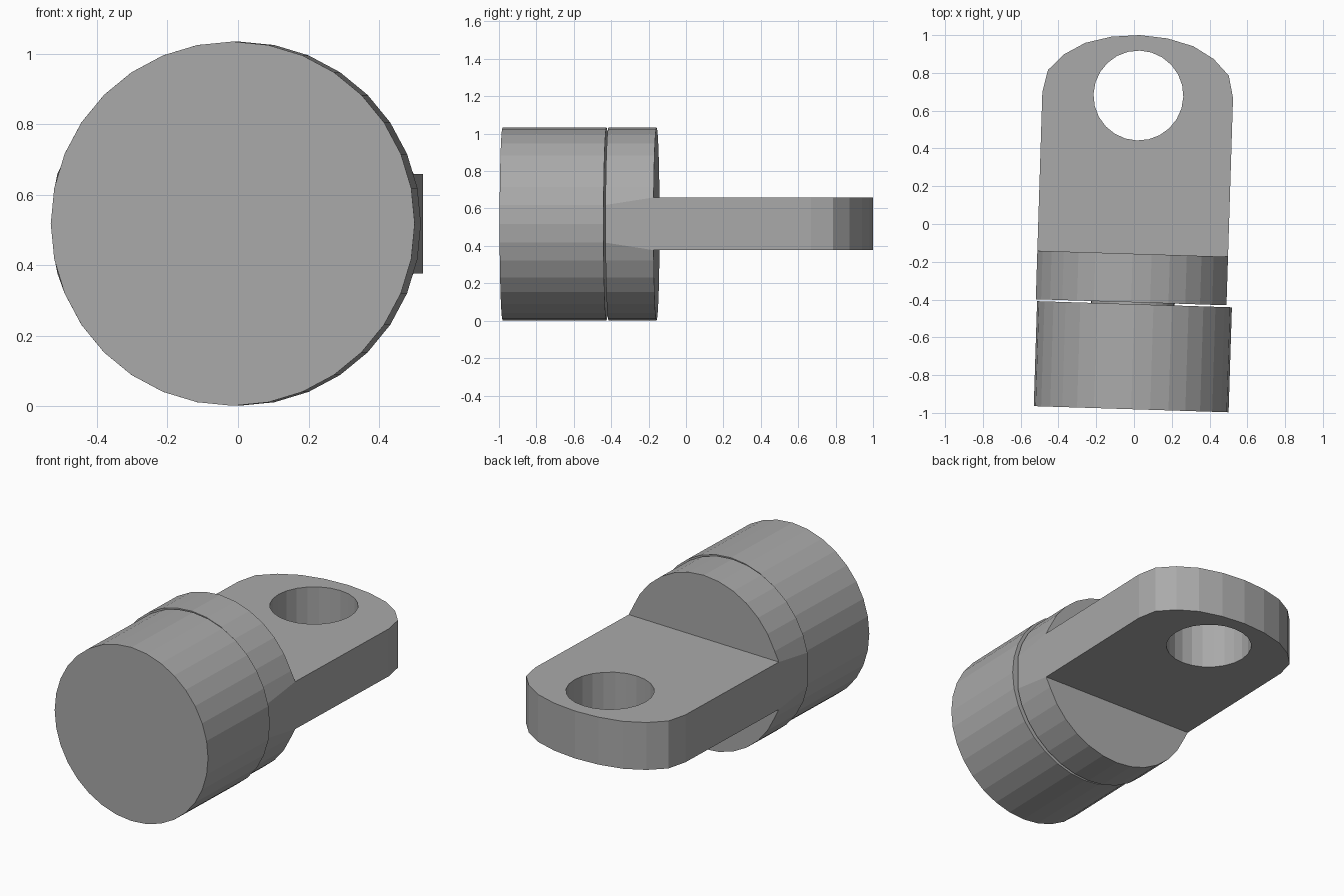
import bpy
import bmesh
import math

if "Cube" in bpy.data.objects:
    bpy.data.objects.remove(bpy.data.objects["Cube"])

TILT = -0.0315      # slight turn of the whole fitting about z
SHIFT_X = 0.016
MID_Z = 0.518       # height of the long axis
R = 0.516           # body radius
HALF_T = 0.141      # half thickness of the lug
HALF_W = 0.505      # half width of the lug
OFF = -0.018        # sideways offset of the lug and collar

grey = bpy.data.materials.new("metal grey")
grey.diffuse_color = (0.40, 0.40, 0.40, 1)
grey.use_nodes = True
grey.node_tree.nodes["Principled BSDF"].inputs["Base Color"].default_value = grey.diffuse_color


def place(obj):
    obj.location = (SHIFT_X, 0, MID_Z)
    obj.rotation_euler = (0, 0, TILT)
    obj.data.materials.clear()
    obj.data.materials.append(grey)


def circle(radius, n):
    return [(radius * math.cos(2 * math.pi * i / n),
             radius * math.sin(2 * math.pi * i / n)) for i in range(n)]


def loft(name, front, back, y0, y1, x_off=0.0):
    """Closed solid between two matching (x, z) outlines."""
    bm = bmesh.new()
    a = [bm.verts.new((x + x_off, y0, z)) for x, z in front]
    b = [bm.verts.new((x + x_off, y1, z)) for x, z in back]
    n = len(a)
    bm.faces.new(a)
    bm.faces.new(b[::-1])
    for i in range(n):
        j = (i + 1) % n
        bm.faces.new((a[j], a[i], b[i], b[j]))
    bmesh.ops.recalc_face_normals(bm, faces=bm.faces)
    mesh = bpy.data.meshes.new(name)
    bm.to_mesh(mesh)
    bm.free()
    obj = bpy.data.objects.new(name, mesh)
    bpy.context.collection.objects.link(obj)
    place(obj)
    return obj


# Front barrel and the thin neck behind it
ring = circle(R, 32)
loft("barrel", ring, ring, -0.981, -0.425)
neck = circle(0.222, 32)
loft("neck", neck, neck, -0.43, -0.41, OFF / 2)

# Collar: round, with side flats that widen toward the lug
front = [(max(-HALF_W, min(HALF_W, x)), z) for x, z in ring]
back = list(front)
for i in (1, 15, 17, 31):
    x, z = front[i]
    back[i] = (math.copysign(HALF_W, x), math.copysign(HALF_T, z))
loft("collar", front, back, -0.415, -0.158, OFF)

# Lug: flat plate with a faceted rounded end and a round eye
half = [(HALF_W, -0.16), (HALF_W, 0.683), (0.479, 0.80),
        (0.396, 0.886), (0.286, 0.95), (0.148, 0.987)]
outline = half + [(0, 1.0)] + [(-x, y) for x, y in reversed(half)]
eye = [(x + 0.004, y + 0.68) for x, y in circle(0.238, 24)]

curve = bpy.data.curves.new("lug", 'CURVE')
curve.dimensions = '2D'
curve.fill_mode = 'BOTH'
curve.extrude = HALF_T
for pts in (outline, eye):
    spline = curve.splines.new('POLY')
    spline.points.add(len(pts) - 1)
    for p, (x, y) in zip(spline.points, pts):
        p.co = (x + OFF, y, 0, 1)
    spline.use_cyclic_u = True
lug = bpy.data.objects.new("lug", curve)
bpy.context.collection.objects.link(lug)
bpy.context.view_layer.objects.active = lug
lug.select_set(True)
bpy.ops.object.convert(target='MESH')
lug = bpy.context.view_layer.objects.active
lug.name = "lug"

# Weld the plate and keep its faces flat
bm = bmesh.new()
bm.from_mesh(lug.data)
bmesh.ops.remove_doubles(bm, verts=bm.verts, dist=0.0005)
bmesh.ops.recalc_face_normals(bm, faces=bm.faces)
for f in bm.faces:
    f.smooth = False
    f.material_index = 0
bm.to_mesh(lug.data)
bm.free()
place(lug)
